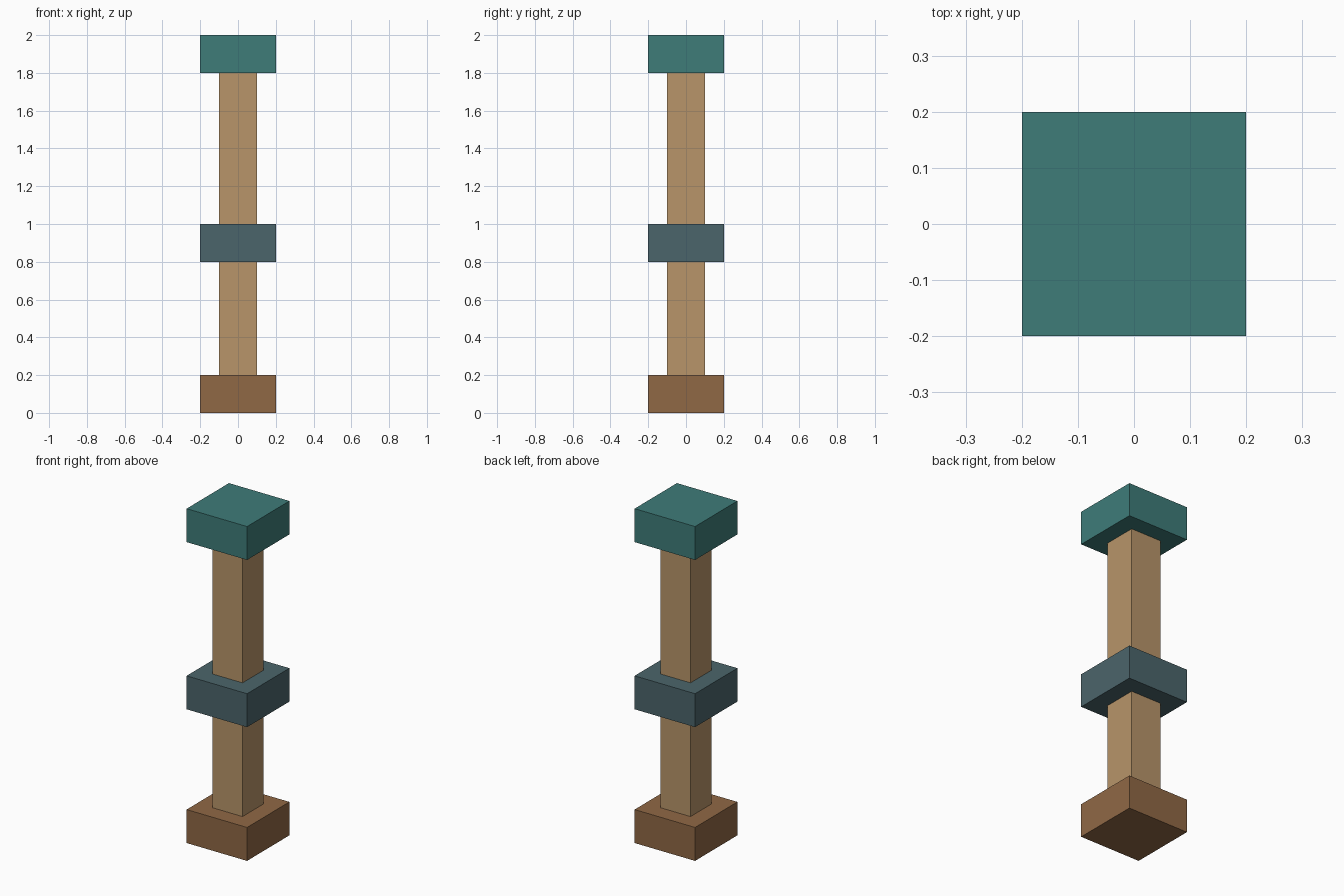
import bpy

if "Cube" in bpy.data.objects:
    bpy.data.objects.remove(bpy.data.objects["Cube"])


def material(name, srgb):
    """Flat material from 0-255 sRGB values, stored as linear."""
    mat = bpy.data.materials.new(name)
    linear = [((c / 255 + 0.055) / 1.055) ** 2.4 for c in srgb]
    mat.diffuse_color = (*linear, 1.0)
    mat.use_nodes = True
    mat.node_tree.nodes["Principled BSDF"].inputs["Base Color"].default_value = mat.diffuse_color
    return mat


def block(name, width, bottom, top, mat):
    """Square block centred on the z axis."""
    bpy.ops.mesh.primitive_cube_add(size=1, location=(0, 0, (bottom + top) / 2))
    obj = bpy.context.object
    obj.name = name
    obj.scale = (width, width, top - bottom)
    bpy.ops.object.transform_apply(location=False, rotation=False, scale=True)
    obj.data.materials.append(mat)
    return obj


teal = material("teal", (62, 124, 121))
slate = material("slate", (75, 101, 107))
tan = material("tan", (184, 149, 106))
brown = material("brown", (144, 104, 69))

# Foot, middle collar and cap
block("base", 0.4, 0.0, 0.2, brown)
block("collar", 0.4, 0.8, 1.0, slate)
block("cap", 0.4, 1.8, 2.0, teal)

# Post sections between the wide blocks
block("lower_post", 0.2, 0.2, 0.8, tan)
block("upper_post", 0.2, 1.0, 1.8, tan)
